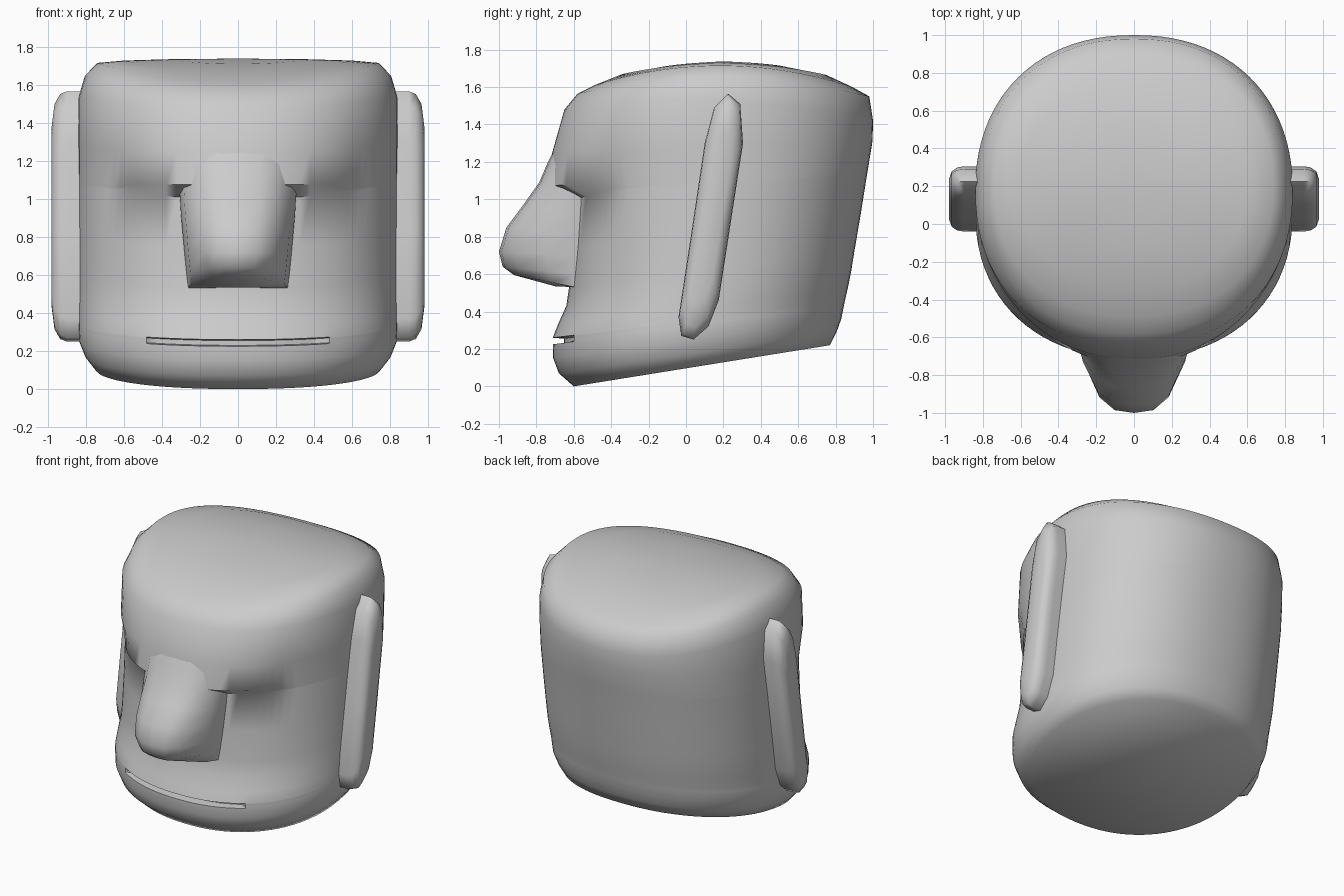
import bpy, bmesh, math

if "Cube" in bpy.data.objects:
    bpy.data.objects.remove(bpy.data.objects["Cube"])


def loft(name, rings, angle, tip_end=None):
    """Skin a list of closed vertex rings; close ends with a face or a fan."""
    bm = bmesh.new()
    loops = [[bm.verts.new(p) for p in r] for r in rings]
    n = len(loops[0])
    for a, b in zip(loops, loops[1:]):
        for i in range(n):
            j = (i + 1) % n
            bm.faces.new((a[i], a[j], b[j], b[i]))
    for loop, tip in ((loops[0], None), (loops[-1], tip_end)):
        if tip is None:
            bm.faces.new(loop)
        else:
            v = bm.verts.new(tip)
            for i in range(n):
                bm.faces.new((loop[i], loop[(i + 1) % n], v))
    bmesh.ops.recalc_face_normals(bm, faces=bm.faces)
    me = bpy.data.meshes.new(name)
    bm.to_mesh(me)
    bm.free()
    ob = bpy.data.objects.new(name, me)
    bpy.context.collection.objects.link(ob)
    bpy.ops.object.select_all(action='DESELECT')
    ob.select_set(True)
    bpy.context.view_layer.objects.active = ob
    bpy.ops.object.shade_smooth_by_angle(angle=math.radians(angle))
    return ob


def power(v, e):
    return math.copysign(abs(v) ** e, v)


def bump(x, half, e=0.5):
    return max(0.0, 1 - (x / half) ** 2) ** e


def head_ring(zf, yf, zb, yb, w, dome=0.0, kind=""):
    """Rounded plan section, tilted from front (yf, zf) to back (yb, zb)."""
    pts = []
    n = 88
    for i in range(n):
        a = 2 * math.pi * i / n
        x = w * power(math.sin(a), 2 / 2.2)
        u = -power(math.cos(a), 2 / 2.2)
        t = (u + 1) / 2
        y = yf + (yb - yf) * t
        z = zf + (zb - zf) * t + dome * (1 - u * u)
        if u < 0:
            if kind in ("eye", "brow"):
                z += 0.03 * min(1, (x / 0.6) ** 2) * min(1, -u * 2)
            if kind == "brow":
                y -= 0.14 * bump(x, 0.62, 0.6)
                z += 0.07 * bump(x, 0.62)
            if kind == "forehead":
                y -= 0.07 * bump(x, 0.8, 1)
            if kind == "slit" and abs(x) < 0.44:
                y += 0.06
        pts.append((x, y, z))
    return pts


# Head: chin, mouth slit, cheeks, overhanging brow, forehead, domed top
head_rows = [
    (0.00, -0.60, 0.22, 0.77, 0.75),
    (0.07, -0.68, 0.29, 0.805, 0.805),
    (0.15, -0.71, 0.36, 0.83, 0.835),
    (0.225, -0.712, 0.42, 0.842, 0.84),
    (0.23, -0.712, 0.425, 0.843, 0.84, 0, "slit"),
    (0.255, -0.712, 0.445, 0.847, 0.84, 0, "slit"),
    (0.26, -0.712, 0.45, 0.848, 0.84),
    (0.33, -0.685, 0.52, 0.864, 0.84),
    (0.43, -0.64, 0.62, 0.884, 0.84),
    (0.53, -0.625, 0.72, 0.90, 0.84),
    (0.75, -0.61, 0.92, 0.934, 0.84),
    (0.997, -0.60, 1.145, 0.97, 0.84, 0, "eye"),
    (1.003, -0.60, 1.15, 0.971, 0.84, 0, "brow"),
    (1.25, -0.645, 1.31, 0.997, 0.84, 0, "forehead"),
    (1.48, -0.65, 1.42, 1.0, 0.84, 0.08),
    (1.565, -0.58, 1.55, 0.98, 0.805, 0.09),
    (1.61, -0.49, 1.60, 0.89, 0.74, 0.11),
    (1.67, -0.34, 1.665, 0.75, 0.60, 0.06),
    (1.71, -0.12, 1.715, 0.50, 0.36, 0.022),
]
loft("head", [head_ring(*r) for r in head_rows], 58, tip_end=(0, 0.2, 1.738))

# Nose: ridge growing out of the brow, bulbous tip, flat underside
section = [(1.0, 1.35), (1.0, 1.0), (0.93, 0.62), (0.68, 0.2), (0.38, 0.035)]
nose_rows = [   # tip z, tip y, edge z, half width, tip narrowing
    (1.34, -0.665, 1.12, 0.31, 1),
    (1.20, -0.738, 1.05, 0.31, 1),
    (1.09, -0.785, 1.01, 0.305, 1),
    (0.97, -0.87, 0.92, 0.30, 1),
    (0.85, -0.96, 0.81, 0.29, 0.98),
    (0.72, -1.00, 0.70, 0.28, 0.96),
    (0.64, -0.98, 0.60, 0.27, 0.85),
    (0.595, -0.92, 0.53, 0.262, 0.65),
]


def nose_ring(zt, yt, ze, half, narrow):
    side = [(half * fx * (narrow if fy < 0.5 else 1),
             yt + (-0.59 - yt) * fy, zt + (ze - zt) * min(fy, 1))
            for fx, fy in section]
    return side + [(0, yt, zt)] + [(-x, y, z) for x, y, z in reversed(side)]


loft("nose", [nose_ring(*r) for r in nose_rows], 70, tip_end=(0, -0.7, 0.535))

# Ears: long leaning bars with rounded outer edges
ear_outline = [(-0.04, 0.37), (0.03, 0.83), (0.10, 1.30), (0.15, 1.49),
               (0.225, 1.565), (0.29, 1.51), (0.305, 1.30), (0.24, 0.88),
               (0.175, 0.46), (0.12, 0.32), (0.04, 0.25), (-0.025, 0.27)]
cy, cz = 0.135, 0.9
for side, label in ((1, "ear_right"), (-1, "ear_left")):
    loft(label, [[(side * x, cy + (y - cy - 0.16 * (z - cz)) * s * s
                   + 0.16 * (z - cz) * s, cz + (z - cz) * s)
                  for y, z in ear_outline]
                 for x, s in ((0.72, 1), (0.90, 1), (0.935, 0.98),
                              (0.965, 0.9), (0.98, 0.72))], 80)
